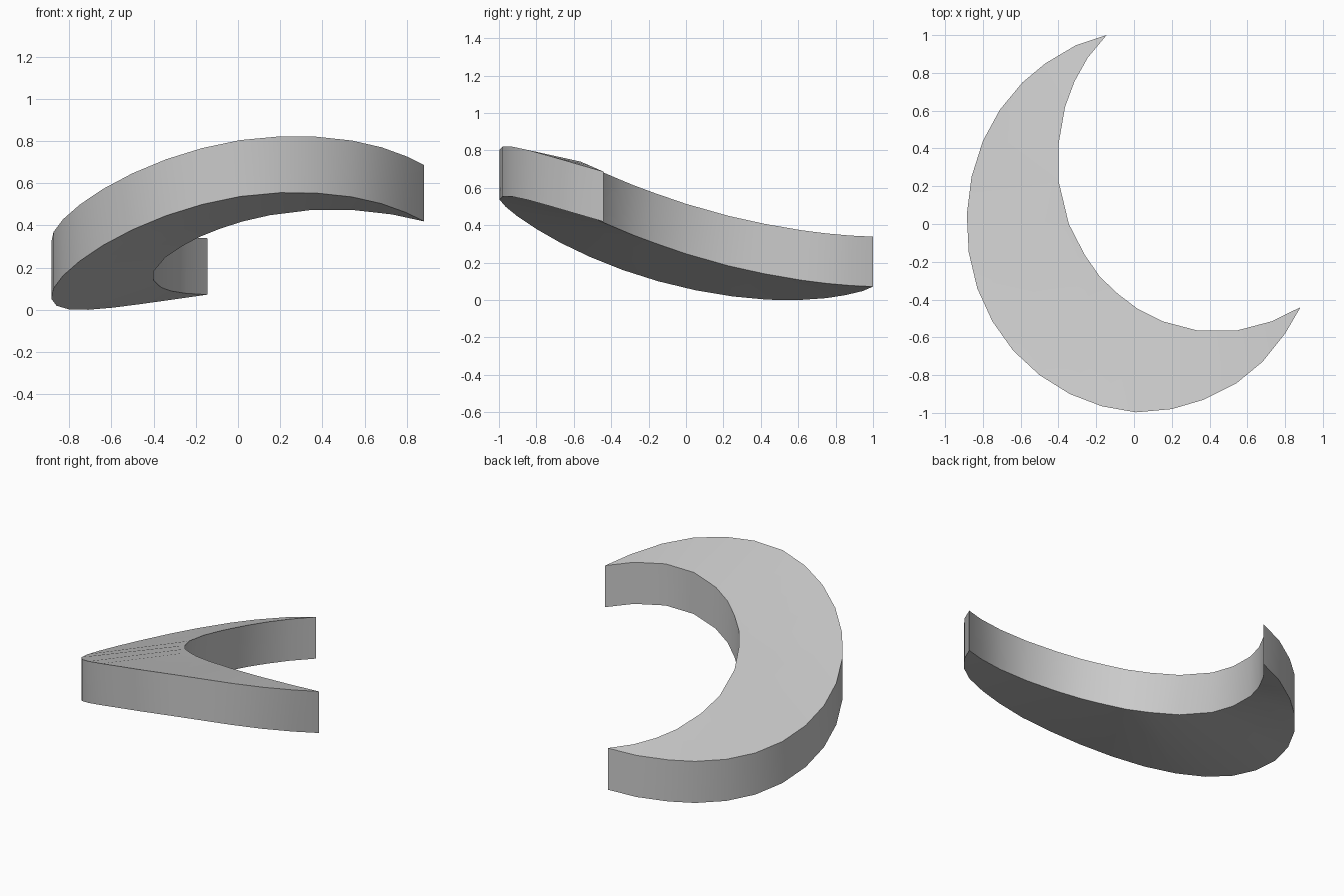
import bpy
import bmesh
import math

default_cube = bpy.data.objects.get("Cube")
if default_cube:
    bpy.data.objects.remove(default_cube, do_unlink=True)

THICKNESS = 0.267


def make_material(name, colour):
    material = bpy.data.materials.new(name)
    material.use_nodes = True
    material.diffuse_color = colour
    shader = next(n for n in material.node_tree.nodes if n.type == "BSDF_PRINCIPLED")
    shader.inputs["Base Color"].default_value = colour
    return material


def underside_height(x, y):
    """Sloping sheet that rises toward the front and arches across the width."""
    return 0.338 + 0.029 * x - 0.22 * y - 0.158 * (x - 0.37) ** 2


# Plan outline: outer edge from the back tip to the front tip
outer_edge = [
    (-.145, 1), (-.31, .945), (-.47, .85), (-.59, .75), (-.71, .605),
    (-.8, .44), (-.86, .25), (-.885, .05), (-.875, -.15), (-.83, -.34),
    (-.75, -.515), (-.64, -.67), (-.5, -.8), (-.34, -.9), (-.17, -.965),
    (.01, -.997), (.2, -.98), (.37, -.93), (.54, -.845), (.68, -.73),
    (.8, -.58), (.882, -.44),
]
# Inner edge back from the front tip, without the shared tips
inner_edge = [
    (.73, -.515), (.54, -.565), (.34, -.565), (.15, -.515), (.02, -.45),
    (-.085, -.37), (-.18, -.28), (-.26, -.165), (-.345, 0), (-.4, .23),
    (-.4, .42), (-.365, .62), (-.315, .755), (-.245, .88),
]


def build_crescent(name, outline, material):
    bm = bmesh.new()

    # Flat crescent, split into triangles before it is bent
    sheet = bm.faces.new([bm.verts.new((x, y, 0)) for x, y in outline])
    sheet.normal_update()
    bmesh.ops.triangulate(bm, faces=[sheet], ngon_method="BEAUTY")

    # Extrude straight up to make the vertical walls and the top
    result = bmesh.ops.extrude_face_region(
        bm, geom=bm.faces[:], use_keep_orig=True)
    top = [v for v in result["geom"] if isinstance(v, bmesh.types.BMVert)]
    bmesh.ops.translate(bm, verts=top, vec=(0, 0, THICKNESS))

    # Bend the slab along the sloping sheet and rest it on the ground
    for vert in bm.verts:
        vert.co.z += underside_height(vert.co.x, vert.co.y)
    lowest = min(v.co.z for v in bm.verts)
    bmesh.ops.translate(bm, verts=bm.verts[:], vec=(0, 0, -lowest))
    bmesh.ops.recalc_face_normals(bm, faces=bm.faces[:])

    mesh = bpy.data.meshes.new(name)
    bm.to_mesh(mesh)
    bm.free()
    mesh.materials.append(material)
    crescent = bpy.data.objects.new(name, mesh)
    bpy.context.collection.objects.link(crescent)
    return crescent


# Smooth walls with crisp rims and tips
grey = make_material("light_grey", (0.59, 0.59, 0.59, 1))
slab = build_crescent("crescent_slab", outer_edge + inner_edge, grey)
bpy.ops.object.select_all(action="DESELECT")
slab.select_set(True)
bpy.context.view_layer.objects.active = slab
bpy.ops.object.shade_smooth_by_angle(angle=math.radians(30))
